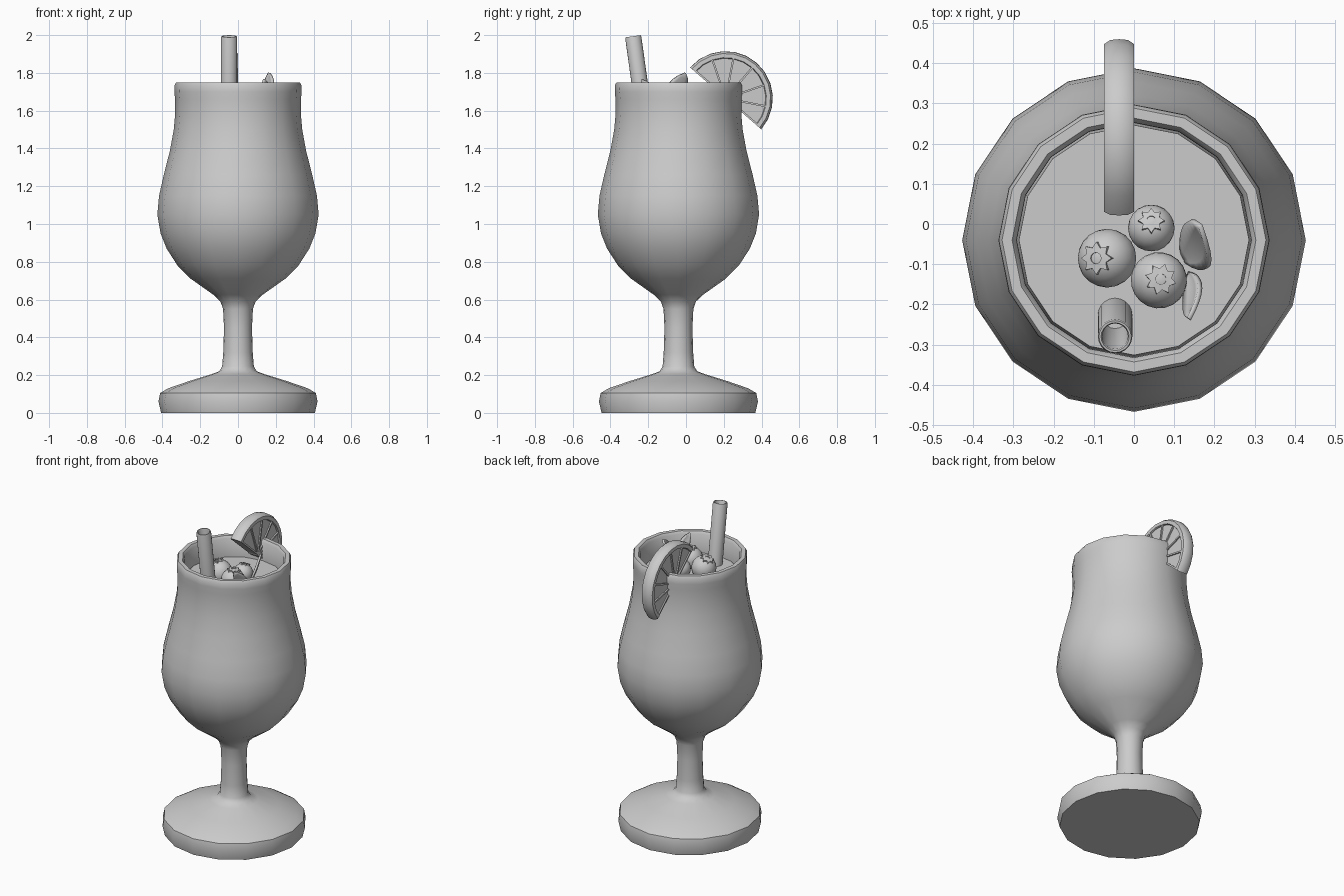
import bpy, bmesh, math
from mathutils import Vector, Matrix

if "Cube" in bpy.data.objects:
    bpy.data.objects.remove(bpy.data.objects["Cube"])

grey = bpy.data.materials.new("neutral grey")
grey.diffuse_color = (0.6, 0.6, 0.6, 1)
grey.use_nodes = True
grey.node_tree.nodes["Principled BSDF"].inputs["Base Color"].default_value = grey.diffuse_color


def finish(name, bm, angle=35):
    bmesh.ops.remove_doubles(bm, verts=bm.verts, dist=1e-5)
    bmesh.ops.recalc_face_normals(bm, faces=bm.faces)
    me = bpy.data.meshes.new(name)
    bm.to_mesh(me)
    bm.free()
    me.materials.append(grey)
    ob = bpy.data.objects.new(name, me)
    bpy.context.collection.objects.link(ob)
    bpy.ops.object.select_all(action='DESELECT')
    ob.select_set(True)
    bpy.context.view_layer.objects.active = ob
    bpy.ops.object.shade_smooth_by_angle(angle=math.radians(angle))
    return ob


def lathe(name, profile, sides, matrix, angle=35, closed=False):
    """Spin (radius, height) points about z."""
    bm = bmesh.new()
    vs = [bm.verts.new((r, 0, z)) for r, z in profile]
    pairs = list(zip(vs, vs[1:])) + ([(vs[-1], vs[0])] if closed else [])
    es = [bm.edges.new(p) for p in pairs]
    bmesh.ops.spin(bm, geom=vs + es, cent=(0, 0, 0), axis=(0, 0, 1),
                   angle=math.tau, steps=sides, use_merge=True)
    bm.transform(matrix)
    return finish(name, bm, angle)


def prism(bm, outline, x0, x1):
    """Extrude a (y, z) outline between two x planes."""
    a = [bm.verts.new((x0, y, z)) for y, z in outline]
    b = [bm.verts.new((x1, y, z)) for y, z in outline]
    bm.faces.new(a)
    bm.faces.new(b[::-1])
    for i in range(len(a)):
        j = (i + 1) % len(a)
        bm.faces.new((a[i], b[i], b[j], a[j]))


def tilt(direction):
    return Vector(direction).to_track_quat('Z', 'Y').to_matrix().to_4x4()


# Glass: foot, stem, bowl, rounded rim and inner wall
axis = Matrix.Translation((0, -0.04, 0))
glass = [(0, 0), (.407, 0), (.421, .06), (.412, .105), (.37, .13), (.26, .168),
         (.14, .205), (.10, .22), (.084, .245), (.078, .32), (.074, .45),
         (.079, .55), (.093, .59), (.13, .625), (.25, .71), (.32, .78), (.378, .87),
         (.41, .95), (.427, 1.05), (.418, 1.15), (.393, 1.26), (.36, 1.39),
         (.34, 1.50), (.333, 1.58), (.333, 1.66), (.337, 1.70), (.336, 1.735),
         (.328, 1.75), (.303, 1.75), (.292, 1.735), (.291, 1.60), (.30, 1.48),
         (.34, 1.28), (.38, 1.05), (.33, .87), (.2, .72), (0, .65)]
lathe("glass", glass, 16, axis, 40)

# Drink filling the bowl
drink = [(0, .66), (.19, .73), (.32, .88), (.37, 1.05), (.33, 1.28),
         (.292, 1.48), (.286, 1.62), (0, 1.62)]
lathe("drink", drink, 16, axis, 40)

# Hollow leaning straw
straw = [(.043, -.5), (.043, -.008), (.04, 0), (.035, 0), (.032, -.008), (.032, -.5)]
lathe("straw", straw, 20, Matrix.Translation((-.047, -.28, 1.994)) @ tilt((0, -.14, 1)),
      50, closed=True)

# Citrus half slice hooked on the rim
CY, CZ, MID = .21, 1.665, -.037
START, END = math.radians(-41), math.radians(139)


def polar(r, a):
    return CY + r * math.cos(a), CZ + r * math.sin(a)


STEPS = 12
angles = [START + (END - START) * i / STEPS for i in range(STEPS + 1)]
bm = bmesh.new()
section = [(.212, -.028), (.216, -.037), (.238, -.037), (.248, -.022), (.25, 0),
           (.248, .022), (.238, .037), (.216, .037), (.212, .028)]
rings = [[bm.verts.new((MID + x, *polar(r, a))) for r, x in section] for a in angles]
for p, q in zip(rings, rings[1:]):
    for i in range(len(section)):
        j = (i + 1) % len(section)
        bm.faces.new((p[i], p[j], q[j], q[i]))
bm.faces.new(rings[0])
bm.faces.new(rings[-1][::-1])
finish("citrus_rind", bm)

bm = bmesh.new()
prism(bm, [polar(.214, a) for a in angles], MID - .028, MID + .028)
finish("citrus_pulp", bm)

bm = bmesh.new()
for k in range(7):
    a = START + math.pi * k / 6
    shift = .005 if k == 0 else -.005 if k == 6 else 0
    oy, oz = -math.sin(a) * shift, math.cos(a) * shift
    ny, nz = -math.sin(a) * .005, math.cos(a) * .005
    (y0, z0), (y1, z1) = polar(0, a), polar(.216, a)
    prism(bm, [(y0 + oy + ny, z0 + oz + nz), (y1 + oy + ny, z1 + oz + nz),
               (y1 + oy - ny, z1 + oz - nz), (y0 + oy - ny, z0 + oz - nz)],
          MID - .036, MID + .036)
finish("citrus_membranes", bm)


# Berries with an eight-pointed crown
def berry(name, centre, r, lean):
    place = Matrix.Translation(centre) @ tilt(lean)
    bm = bmesh.new()
    bmesh.ops.create_uvsphere(bm, u_segments=20, v_segments=12, radius=r, matrix=place)
    finish(name, bm, 60)
    bm = bmesh.new()
    loops = []
    for kind in range(4):
        loop = []
        for i in range(16):
            outer = r * (.56 if i % 2 == 0 else .38)
            rad = outer if kind < 2 else r * .19
            a = math.tau * i / 16
            z = (r * .76, r * 1.0, r * 1.03, r * .9)[kind]
            loop.append(bm.verts.new((rad * math.cos(a), rad * math.sin(a), z)))
        loops.append(loop)
    for p, q in zip(loops, loops[1:]):
        for i in range(16):
            j = (i + 1) % 16
            bm.faces.new((p[i], p[j], q[j], q[i]))
    bm.faces.new(loops[3])
    bm.transform(place)
    finish(name + "_crown", bm, 30)


berry("berry_left", (-.067, -.085, 1.655), .073, (-.4, 0, 1))
berry("berry_right", (.062, -.14, 1.66), .07, (.07, .04, 1))
berry("berry_back", (.043, -.01, 1.65), .058, (0, .35, 1))


# Mint leaves: pointed, creased and slightly thick
def leaf(name, base, tip, side, bulge):
    base, tip, side, bulge = map(Vector, (base, tip, side, bulge))
    bm = bmesh.new()
    rows = []
    for i in range(9):
        t = i / 8
        w = math.sin(math.pi * t) ** .7 if 0 < i < 8 else 0.04
        mid = base.lerp(tip, t) + bulge * math.sin(math.pi * t)
        rows.append([bm.verts.new(mid + side * w * s - bulge * .5 * w * abs(s))
                     for s in (-1, -.5, 0, .5, 1)])
    for p, q in zip(rows, rows[1:]):
        for i in range(4):
            bm.faces.new((p[i], p[i + 1], q[i + 1], q[i]))
    ob = finish(name, bm, 60)
    mod = ob.modifiers.new("thickness", 'SOLIDIFY')
    mod.thickness = .012
    mod.offset = 0


leaf("mint_leaf_back", (.125, -.09, 1.61), (.165, -.005, 1.80), (-.03, .05, -.015), (.02, -.015, 0))
leaf("mint_leaf_front", (.14, -.12, 1.62), (.137, -.235, 1.765), (.02, .02, .02), (.012, 0, 0))
